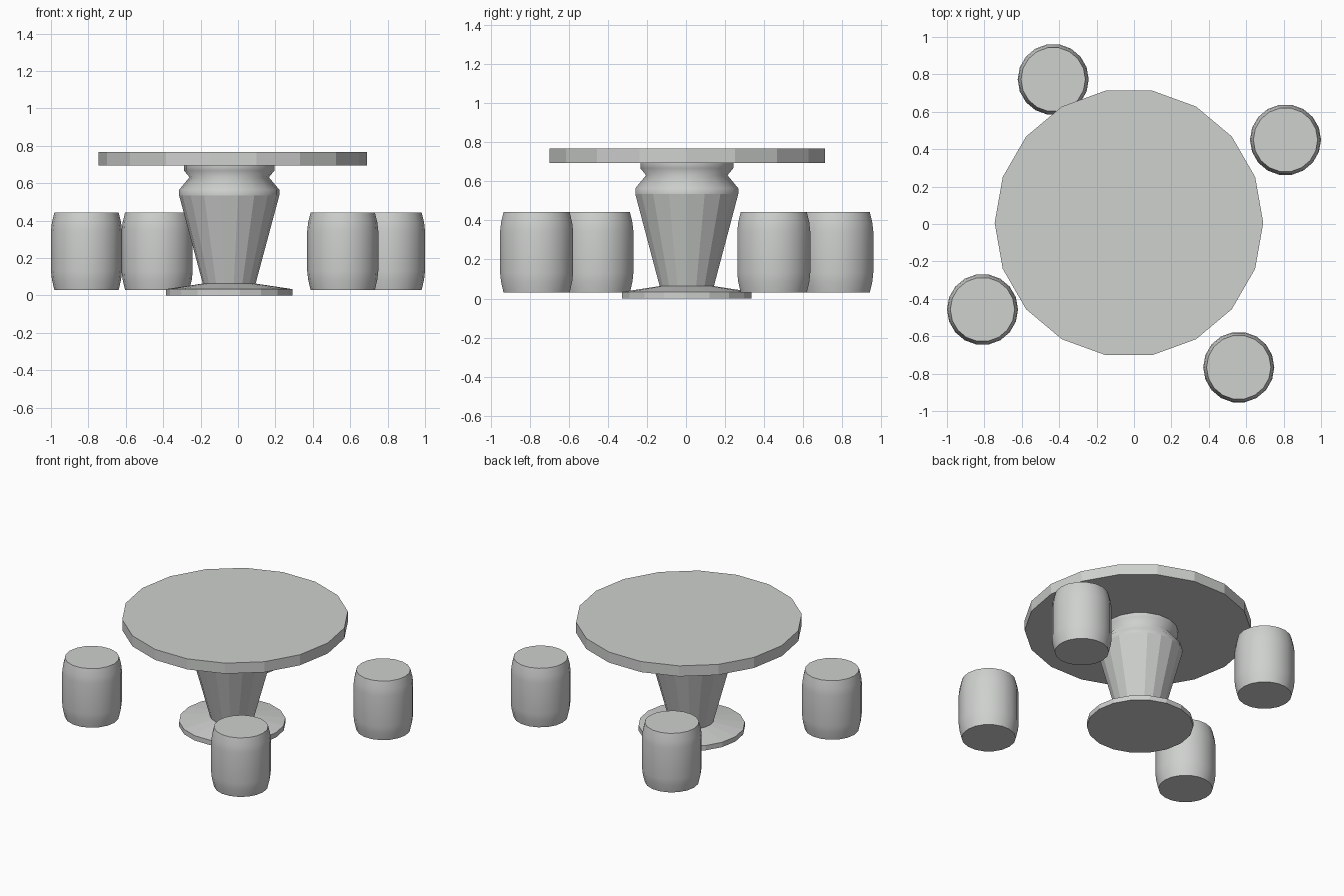
import bpy, bmesh, math

if "Cube" in bpy.data.objects:
    bpy.data.objects.remove(bpy.data.objects["Cube"])

SIDES = 18
stone = bpy.data.materials.new("grey stone")
stone.diffuse_color = (0.62, 0.635, 0.62, 1)
stone.use_nodes = True
stone.node_tree.nodes["Principled BSDF"].inputs["Base Color"].default_value = stone.diffuse_color


def turned(name, profile, x, y, smooth_bands=()):
    """Closed low-poly turned solid; profile = (radius, z) from bottom to top."""
    bm = bmesh.new()
    rings = []
    for r, z in profile:
        rings.append([bm.verts.new((r * math.cos(2 * math.pi * i / SIDES),
                                    r * math.sin(2 * math.pi * i / SIDES), z))
                      for i in range(SIDES)])
    bm.faces.new(rings[0][::-1])
    bm.faces.new(rings[-1])
    for b, (lo, hi) in enumerate(zip(rings, rings[1:])):
        for i in range(SIDES):
            j = (i + 1) % SIDES
            f = bm.faces.new((lo[i], lo[j], hi[j], hi[i]))
            f.smooth = b in smooth_bands
    mesh = bpy.data.meshes.new(name)
    bm.to_mesh(mesh)
    bm.free()
    mesh.materials.append(stone)
    ob = bpy.data.objects.new(name, mesh)
    ob.location = (x, y, 0)
    bpy.context.collection.objects.link(ob)
    return ob


# round table top
turned("table_top", [(0.718, 0.694), (0.718, 0.768)], -0.027, 0.006)

# foot plate with sloped upper face
turned("foot_plate", [(0.338, 0), (0.338, 0.034), (0.145, 0.063)], -0.047, 0.004)

# vase-shaped pedestal: faceted cone, smooth shoulder and collar
turned("pedestal", [(0.139, 0.055), (0.268, 0.535), (0.268, 0.565),
                    (0.212, 0.632), (0.242, 0.668), (0.242, 0.696)],
       -0.047, 0.004, smooth_bands=(1, 2, 3, 4))

# four drum stools
for n, (x, y) in enumerate([(-0.432, 0.773), (0.81, 0.45), (-0.81, -0.457), (0.56, -0.766)], 1):
    turned(f"stool_{n}", [(0.172, 0.03), (0.185, 0.085), (0.19, 0.13),
                          (0.19, 0.345), (0.185, 0.39), (0.172, 0.443)],
           x, y, smooth_bands=range(5))
